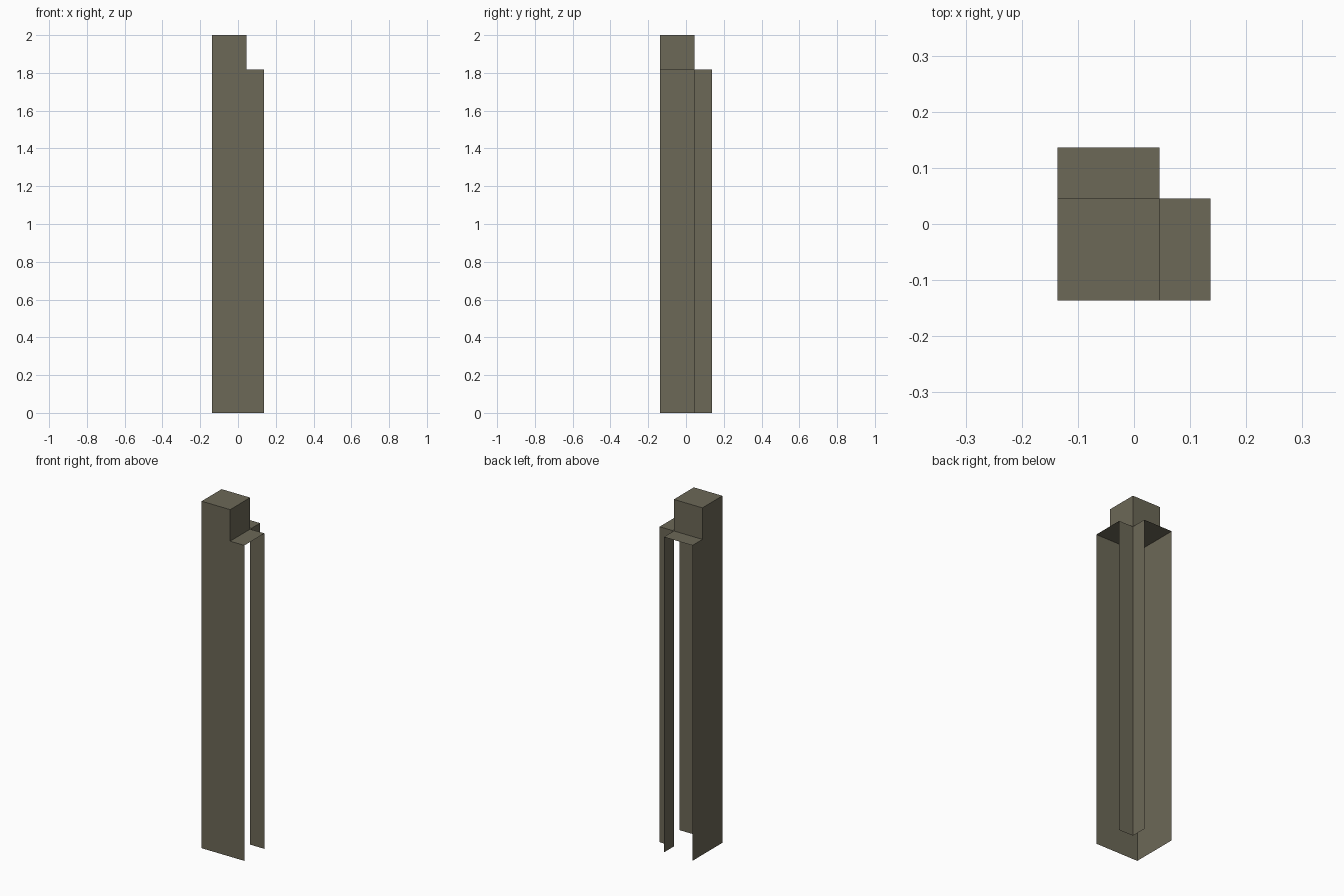
import bpy
import bmesh

if "Cube" in bpy.data.objects:
    bpy.data.objects.remove(bpy.data.objects["Cube"])

U = 1 / 11                      # base grid unit
LO, MID, HI = -1.5 * U, 0.5 * U, 1.5 * U
STEP, TOP = 20 * U, 2.0

olive = bpy.data.materials.new("olive grey")
olive.diffuse_color = (0.150, 0.138, 0.095, 1)
olive.use_nodes = True
olive.node_tree.nodes["Principled BSDF"].inputs["Base Color"].default_value = olive.diffuse_color


def sheets(name, polygons):
    """One object made of thin flat sheets, each given by its outline."""
    bm = bmesh.new()
    for poly in polygons:
        bm.faces.new([bm.verts.new(p) for p in poly])
    bmesh.ops.remove_doubles(bm, verts=bm.verts, dist=1e-5)
    mesh = bpy.data.meshes.new(name)
    bm.to_mesh(mesh)
    bm.free()
    mesh.materials.append(olive)
    obj = bpy.data.objects.new(name, mesh)
    bpy.context.collection.objects.link(obj)
    return obj


# Side outline of the outer walls: tall part with a lower step
outline = [(LO, 0), (HI, 0), (HI, STEP), (MID, STEP), (MID, TOP), (LO, TOP)]
sheets("outer_walls", [
    [(a, LO, z) for a, z in outline],
    [(LO, a, z) for a, z in reversed(outline)],
])

# Inner corner walls, both ends of the post stay open
inner = [(MID, 0), (HI, 0), (HI, STEP), (MID, STEP)]
sheets("inner_corner_walls", [
    [(a, MID, z) for a, z in reversed(inner)],
    [(MID, a, z) for a, z in inner],
])

# L-shaped ledge that closes the lower part
sheets("ledge", [[(x, y, STEP) for x, y in
                  [(LO, LO), (HI, LO), (HI, MID), (MID, MID), (MID, HI), (LO, HI)]]])

# Raised square cap: two inner sides and the lid
side = [(LO, STEP), (MID, STEP), (MID, TOP), (LO, TOP)]
sheets("top_cap", [
    [(a, MID, z) for a, z in reversed(side)],
    [(MID, a, z) for a, z in side],
    [(x, y, TOP) for x, y in [(LO, LO), (MID, LO), (MID, MID), (LO, MID)]],
])
